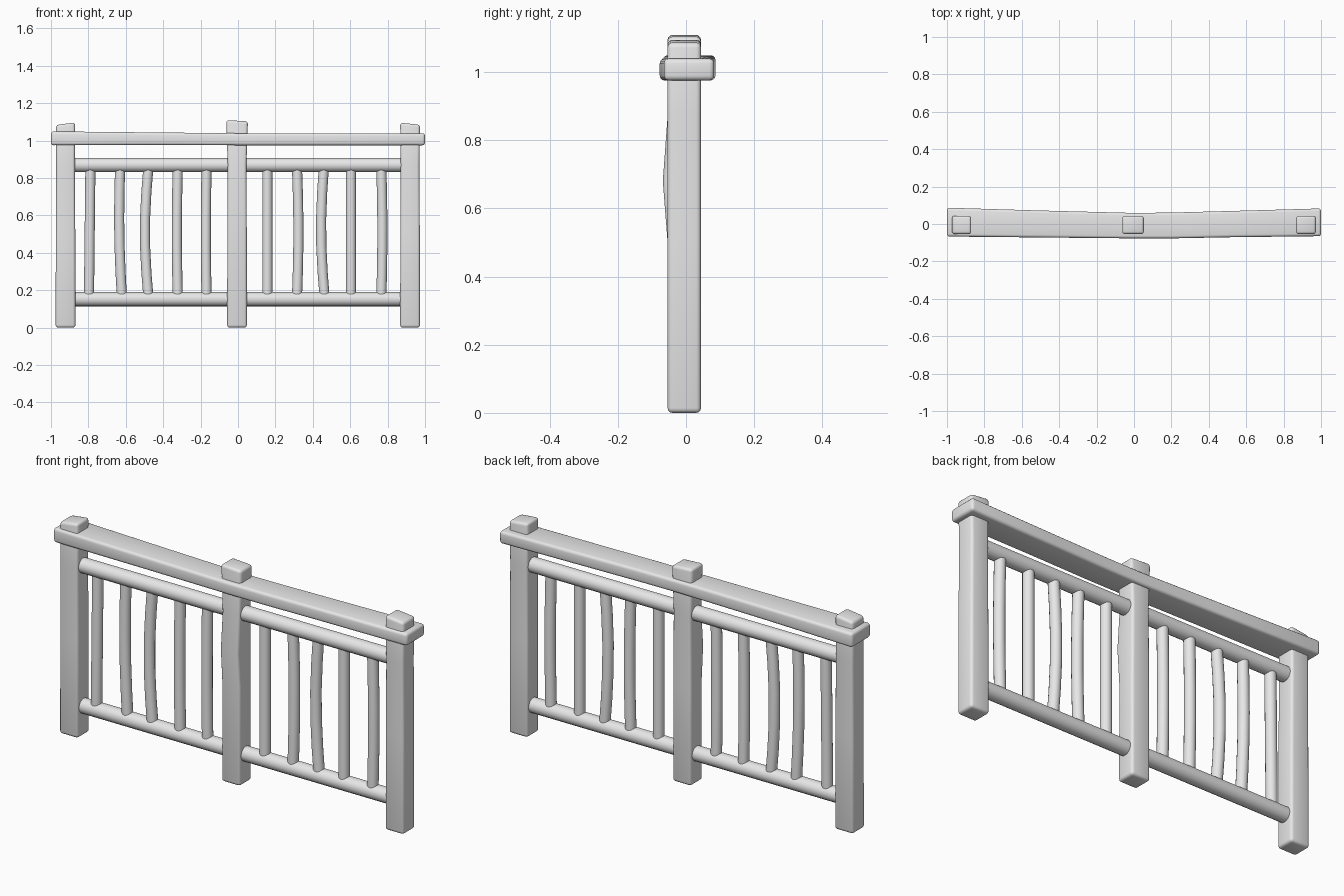
import bpy, bmesh, math
from mathutils import Vector

cube = bpy.data.objects.get("Cube")
if cube:
    bpy.data.objects.remove(cube, do_unlink=True)

grey = bpy.data.materials.new("plain_grey")
grey.use_nodes = True
grey.diffuse_color = (0.8, 0.8, 0.8, 1)
grey.node_tree.nodes["Principled BSDF"].inputs["Base Color"].default_value = (0.8, 0.8, 0.8, 1)

SQUARE = [(-1, -1), (1, -1), (1, 1), (-1, 1)]
ROUND = [(math.cos(math.tau * i / 16), math.sin(math.tau * i / 16)) for i in range(16)]
DEPTH = -0.005


def loft(name, section, stations, axis, bevel=0, tilt=0):
    """Sweep a section through (centre, half_u, half_v) stations along x or z."""
    u = Vector((0, 1, 0)) if axis == "x" else Vector((1, 0, 0))
    v = Vector((0, 0, 1)) if axis == "x" else Vector((0, 1, 0))
    bm = bmesh.new()
    rings = [[bm.verts.new(Vector(c) + u * a * hu + v * b * hv) for a, b in section]
             for c, hu, hv in stations]
    n = len(section)
    for low, high in zip(rings, rings[1:]):
        for i in range(n):
            j = (i + 1) % n
            bm.faces.new((low[i], low[j], high[j], high[i]))
    bm.faces.new(rings[0][::-1])
    bm.faces.new(rings[-1])
    # Slope the end cut
    for vert in rings[-1]:
        vert.co.z += tilt * (vert.co.x - stations[-1][0][0])
    bmesh.ops.recalc_face_normals(bm, faces=bm.faces)
    mesh = bpy.data.meshes.new(name)
    bm.to_mesh(mesh)
    bm.free()
    mesh.materials.append(grey)
    obj = bpy.data.objects.new(name, mesh)
    bpy.context.collection.objects.link(obj)
    bpy.ops.object.select_all(action="DESELECT")
    obj.select_set(True)
    bpy.context.view_layer.objects.active = obj
    if bevel:
        mod = obj.modifiers.new("soft_edges", "BEVEL")
        mod.width = bevel
        mod.segments = 3
        mod.limit_method = "ANGLE"
        bpy.ops.object.modifier_apply(modifier=mod.name)
    bpy.ops.object.shade_smooth_by_angle(angle=math.radians(40))
    return obj


# Posts: x, top height, top slope, forward bulge, top half width
for name, x, top, slope, bulge, wide in (
        ("right_post", -0.922, 1.09, 0.13, 0, 0.051),
        ("middle_post", -0.005, 1.106, -0.06, 0.014, 0.058),
        ("left_post", 0.92, 1.09, -0.1, 0, 0.053)):
    loft(name, SQUARE, [
        ((x, DEPTH, 0), 0.053, 0.049),
        ((x, DEPTH, 0.5), 0.052, 0.049),
        ((x, DEPTH - bulge / 2, 0.68), 0.051, 0.049 + bulge / 2),
        ((x, DEPTH, 0.87), 0.05, 0.049),
        ((x, DEPTH, top), wide, 0.049)], "z", 0.014, slope)

# Bowed handrail
loft("handrail", SQUARE, [
    ((-1, 0.01, 1.012), 0.077, 0.037),
    ((-0.5, 0, 1.01), 0.072, 0.034),
    ((0, -0.009, 1.007), 0.068, 0.032),
    ((0.2, -0.008, 1.007), 0.069, 0.032),
    ((0.5, -0.001, 1.007), 0.07, 0.032),
    ((1, 0.009, 1.007), 0.074, 0.032)], "x", 0.014)

# Round horizontal rails in each bay
for side, start, end in (("right", -0.9, -0.03), ("left", 0.02, 0.9)):
    for level, z in (("upper", 0.869), ("lower", 0.152)):
        loft(f"{side}_{level}_rail", ROUND,
             [((x, DEPTH, z), 0.038, 0.038) for x in (start, end)], "x")

# Balusters: x, sideways bend, lean
BALUSTERS = ((-0.793, 0, 0.008), (-0.625, -0.01, -0.01), (-0.478, -0.02, 0),
             (-0.322, -0.005, 0), (-0.168, -0.004, 0), (0.157, 0, 0),
             (0.315, 0.008, 0), (0.462, -0.018, -0.004), (0.604, 0, 0),
             (0.766, 0.006, 0))
for number, (x, bend, lean) in enumerate(BALUSTERS, 1):
    path = []
    for k in range(6):
        t = k / 5
        px = x + bend * math.sin(math.pi * t) + lean * (t - 0.5)
        path.append(((px, DEPTH, 0.15 + 0.72 * t), 0.027, 0.027))
    loft(f"baluster_{number}", ROUND, path, "z")
